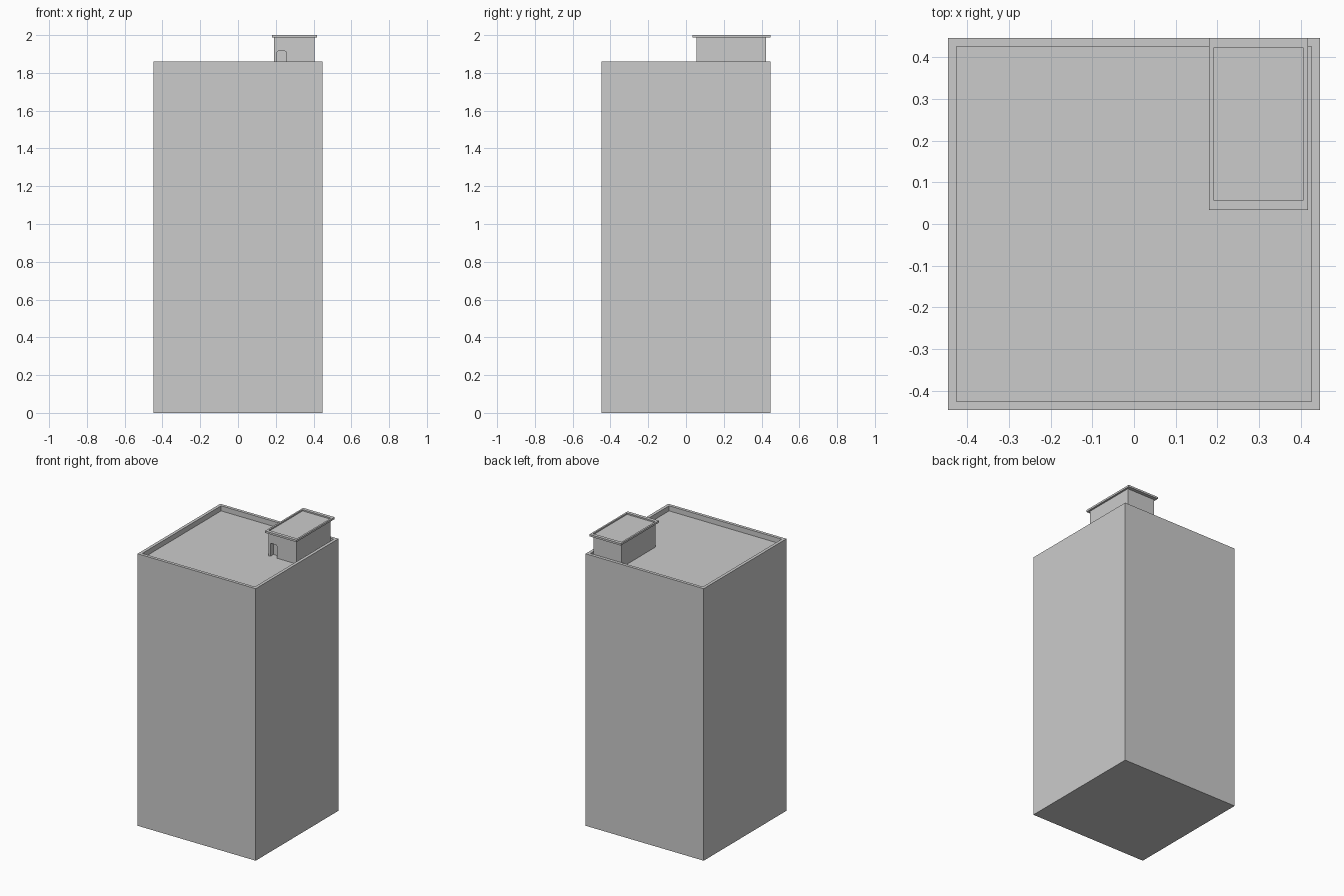
import bpy, bmesh
from mathutils import Vector

if "Cube" in bpy.data.objects:
    bpy.data.objects.remove(bpy.data.objects["Cube"])


def box(name, x, y, z, rim=None, depth=0.0):
    """Box from ranges; rim=(x, y) insets the top face and sinks it by depth."""
    bm = bmesh.new()
    bmesh.ops.create_cube(bm, size=1)
    for v in bm.verts:
        for i, (a, b) in enumerate((x, y, z)):
            v.co[i] = b if v.co[i] > 0 else a
    if rim:
        bm.normal_update()
        top = max(bm.faces, key=lambda f: f.calc_center_median().z)
        bmesh.ops.inset_region(bm, faces=[top], thickness=0.01)
        c = Vector(((x[0] + x[1]) / 2, (y[0] + y[1]) / 2, 0))
        for v in top.verts:
            v.co.x = x[1] - rim[0] if v.co.x > c.x else x[0] + rim[0]
            v.co.y = y[1] - rim[1] if v.co.y > c.y else y[0] + rim[1]
        new = bmesh.ops.extrude_discrete_faces(bm, faces=[top])["faces"]
        bmesh.ops.translate(bm, verts=list(new[0].verts), vec=(0, 0, -depth))
    bmesh.ops.recalc_face_normals(bm, faces=bm.faces)
    me = bpy.data.meshes.new(name)
    bm.to_mesh(me)
    bm.free()
    ob = bpy.data.objects.new(name, me)
    bpy.context.collection.objects.link(ob)
    return ob


H = 0.447
ROOF, PARAPET = 1.825, 1.86

# tower block with sunken roof behind a parapet
box("tower", (-H, H), (-H, H), (0, PARAPET), (0.021, 0.021), PARAPET - ROOF)

# stair house on the roof
house = box("stair_house", (0.191, 0.405), (0.056, 0.423), (ROOF, 1.988))

# overhanging cap with a shallow rim
box("stair_house_cap", (0.18, 0.418), (0.034, 0.447), (1.987, 2.0), (0.012, 0.023), 0.009)

# door recess with softened top corners
cutter = box("door_cutter", (0.206, 0.255), (0.0, 0.088), (ROOF - 0.05, 1.915))
bm = bmesh.new()
bm.from_mesh(cutter.data)
tops = [e for e in bm.edges
        if all(v.co.z > 1.9 for v in e.verts)
        and abs(e.verts[0].co.x - e.verts[1].co.x) < 1e-5]
bmesh.ops.bevel(bm, geom=tops, offset=0.008, segments=2, profile=0.5, affect='EDGES')
bm.to_mesh(cutter.data)
bm.free()
cutter.hide_render = True
cutter.display_type = 'WIRE'
cut = house.modifiers.new("door", 'BOOLEAN')
cut.operation = 'DIFFERENCE'
cut.solver = 'EXACT'
cut.object = cutter
